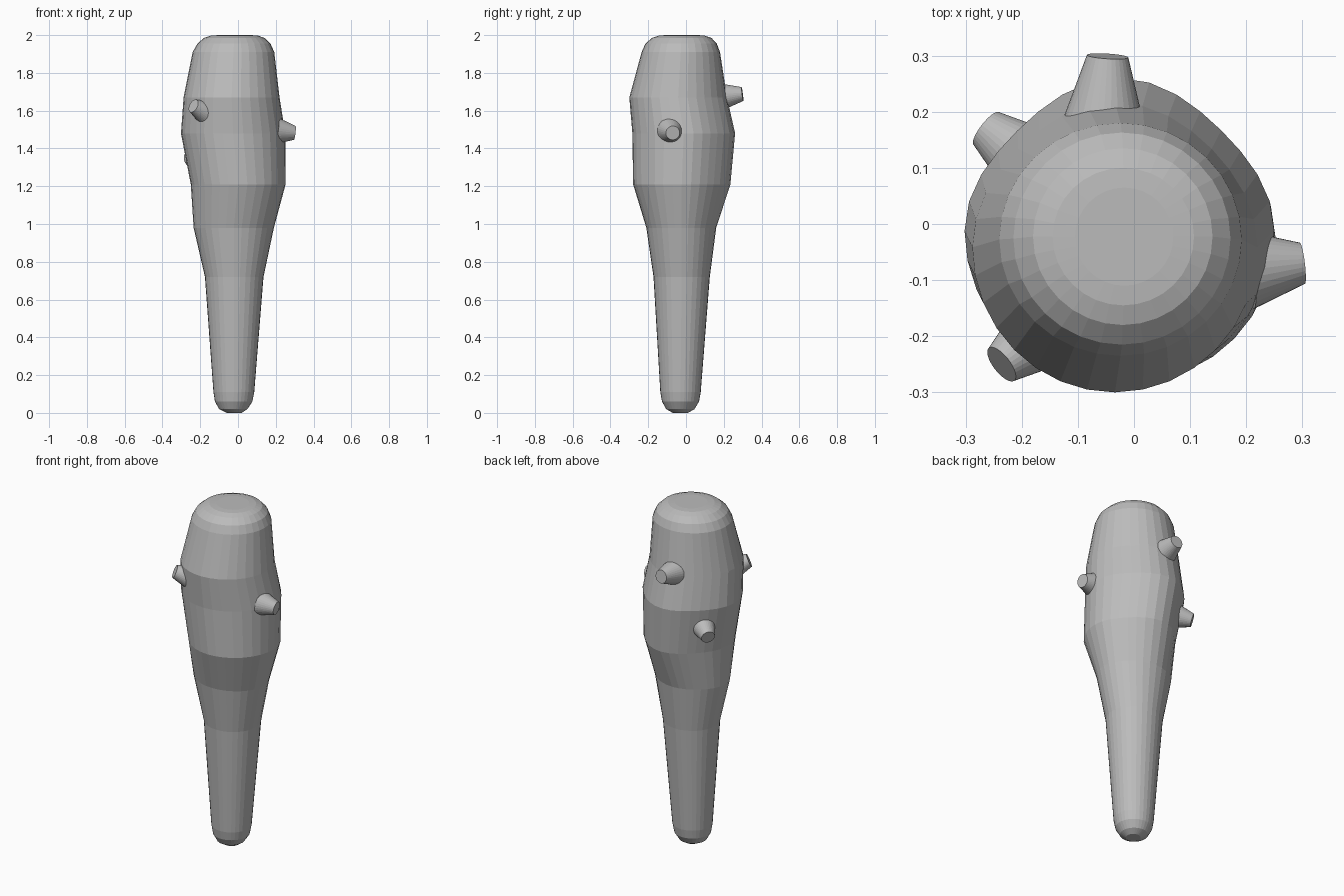
import bpy, bmesh, math
from mathutils import Vector

cube = bpy.data.objects.get("Cube")
if cube:
    bpy.data.objects.remove(cube)

grey = bpy.data.materials.new("plain_grey")
grey.use_nodes = True
colour = (0.5, 0.5, 0.5, 1)
grey.diffuse_color = colour
grey.node_tree.nodes["Principled BSDF"].inputs["Base Color"].default_value = colour

SEGMENTS = 32


def finish(bm, name):
    bmesh.ops.recalc_face_normals(bm, faces=bm.faces)
    mesh = bpy.data.meshes.new(name)
    bm.to_mesh(mesh)
    bm.free()
    mesh.materials.append(grey)
    obj = bpy.data.objects.new(name, mesh)
    bpy.context.collection.objects.link(obj)
    return obj


# Club: uneven oval rings as (height, min x, max x, min y, max y, flattening)
RINGS = [
    (0.0, -0.06, 0.02, -0.07, 0.01, 0),
    (0.02, -0.10, 0.05, -0.105, 0.045, 0),
    (0.06, -0.122, 0.076, -0.127, 0.069, 0),
    (0.11, -0.13, 0.086, -0.136, 0.078, 0),
    (0.72, -0.175, 0.135, -0.172, 0.126, 0),
    (0.98, -0.235, 0.19, -0.21, 0.16, 0.03),
    (1.21, -0.25, 0.252, -0.28, 0.235, 0.07),
    (1.48, -0.302, 0.25, -0.284, 0.26, 0.07),
    (1.67, -0.288, 0.22, -0.30, 0.217, 0.04),
    (1.91, -0.24, 0.192, -0.235, 0.18, 0),
    (1.955, -0.215, 0.172, -0.215, 0.163, 0),
    (1.985, -0.18, 0.14, -0.18, 0.135, 0),
    (1.997, -0.145, 0.107, -0.145, 0.10, 0),
    (2.0, -0.105, 0.07, -0.11, 0.065, 0),
]


def build_club():
    bm = bmesh.new()
    loops = []
    for z, x0, x1, y0, y1, flat in RINGS:
        loop = []
        for i in range(SEGMENTS):
            a = math.tau * i / SEGMENTS
            # The back diagonals are slightly flattened
            f = 1 - flat * math.sin(2 * a) ** 2 * (math.sin(a) > 0)
            x = (x0 + x1) / 2 + (x1 - x0) / 2 * math.cos(a) * f
            y = (y0 + y1) / 2 + (y1 - y0) / 2 * math.sin(a) * f
            loop.append(bm.verts.new((x, y, z)))
        loops.append(loop)
    for low, high in zip(loops, loops[1:]):
        for i in range(SEGMENTS):
            j = (i + 1) % SEGMENTS
            bm.faces.new((low[i], low[j], high[j], high[i]))
    bm.faces.new(loops[0][::-1])
    bm.faces.new(loops[-1])
    return finish(bm, "club_body")


# Pegs: tapered studs running from inside the wood to a flat tip
def build_peg(name, base, tip):
    base, tip = Vector(base), Vector(tip)
    axis = tip - base
    sunk = 0.03
    start = base - axis.normalized() * sunk
    length = (tip - start).length
    bm = bmesh.new()
    bmesh.ops.create_cone(bm, cap_ends=True, segments=SEGMENTS,
                          radius1=0.07, radius2=0.037, depth=length)
    obj = finish(bm, name)
    obj.location = (start + tip) / 2
    obj.rotation_mode = "QUATERNION"
    obj.rotation_quaternion = axis.to_track_quat("Z", "Y")


build_club()
build_peg("back_peg", (-0.052, 0.22, 1.678), (-0.047, 0.299, 1.688))
build_peg("left_peg", (0.235, -0.078, 1.49), (0.30, -0.07, 1.482))
build_peg("front_right_peg", (-0.178, -0.205, 1.593), (-0.236, -0.25, 1.625))
build_peg("back_right_peg", (-0.205, 0.125, 1.362), (-0.263, 0.17, 1.34))
